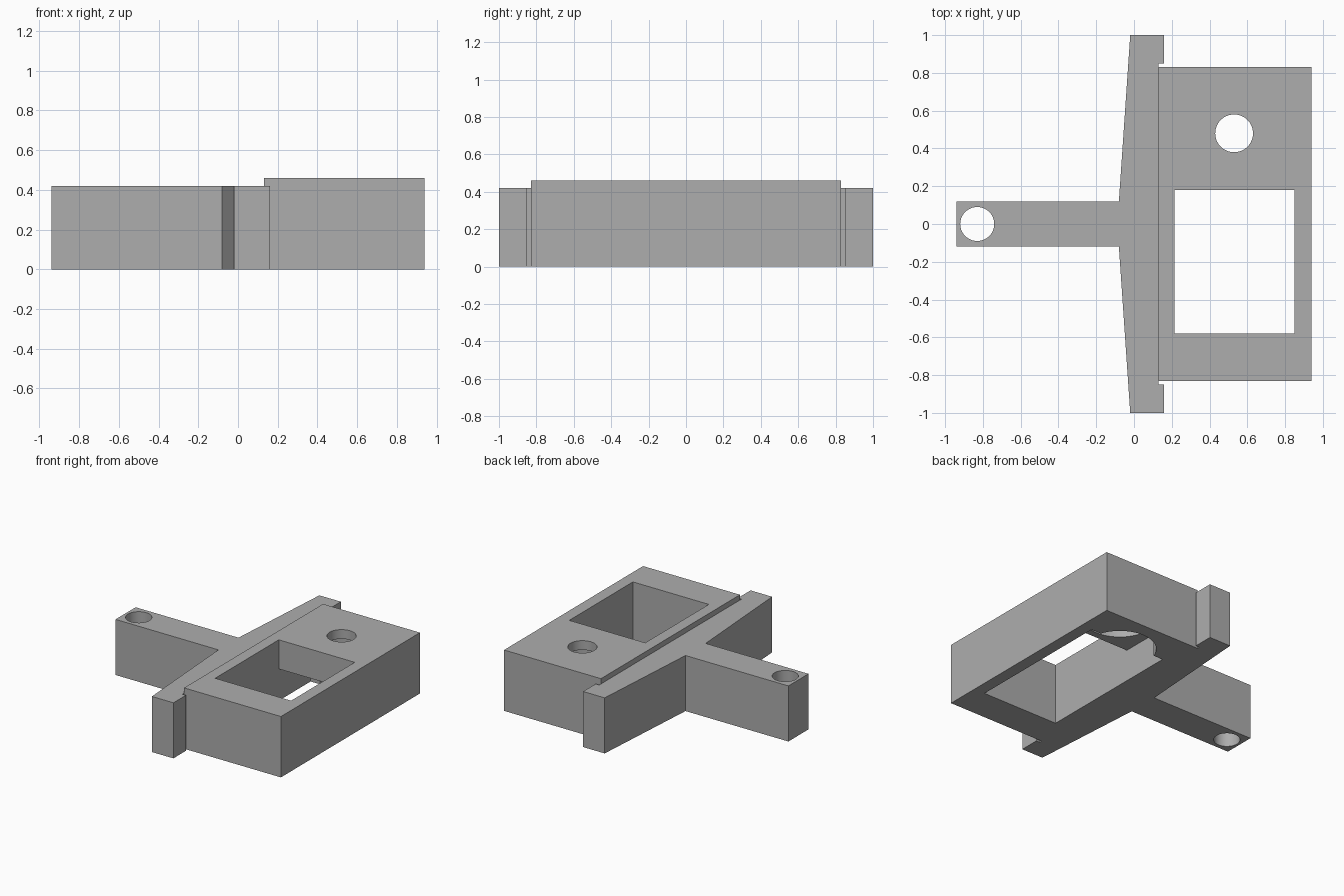
import bpy
import bmesh
from math import radians

default = bpy.data.objects.get("Cube")
if default:
    bpy.data.objects.remove(default, do_unlink=True)

# Single plain grey material
grey = bpy.data.materials.new("plain grey")
grey.use_nodes = True
colour = (0.42, 0.42, 0.42, 1)
grey.diffuse_color = colour
grey.node_tree.nodes["Principled BSDF"].inputs["Base Color"].default_value = colour


def prism(name, outline, z0, z1):
    """Extrude a flat outline from z0 up to z1."""
    bm = bmesh.new()
    face = bm.faces.new([bm.verts.new((x, y, z0)) for x, y in outline])
    top = bmesh.ops.extrude_face_region(bm, geom=[face])["geom"]
    verts = [v for v in top if isinstance(v, bmesh.types.BMVert)]
    bmesh.ops.translate(bm, verts=verts, vec=(0, 0, z1 - z0))
    bmesh.ops.recalc_face_normals(bm, faces=bm.faces)
    mesh = bpy.data.meshes.new(name)
    bm.to_mesh(mesh)
    bm.free()
    mesh.materials.append(grey)
    obj = bpy.data.objects.new(name, mesh)
    bpy.context.collection.objects.link(obj)
    return obj


def box(name, x0, x1, y0, y1, z0, z1):
    return prism(name, [(x0, y0), (x1, y0), (x1, y1), (x0, y1)], z0, z1)


def cylinder(name, x, y, radius, z0, z1):
    bpy.ops.mesh.primitive_cylinder_add(vertices=64, radius=radius, depth=z1 - z0,
                                        location=(x, y, (z0 + z1) / 2))
    obj = bpy.context.object
    obj.name = name
    obj.data.materials.append(grey)
    return obj


def combine(target, other, operation):
    """Apply a boolean and discard the helper."""
    mod = target.modifiers.new("combine", "BOOLEAN")
    mod.operation = operation
    mod.solver = "EXACT"
    mod.object = other
    bpy.context.view_layer.update()
    bpy.context.view_layer.objects.active = target
    bpy.ops.object.modifier_apply(modifier=mod.name)
    bpy.data.objects.remove(other, do_unlink=True)


# Tapered crossbar with its arm, mirrored about y = 0
half = [(-0.94, 0.12), (-0.08, 0.12), (-0.02, 1.0), (0.16, 1.0),
        (0.16, 0.85), (0.13, 0.85), (0.13, 0.8), (0.17, 0.8)]
bracket = prism("mounting_bracket", half + [(x, -y) for x, y in reversed(half)], 0, 0.42)

# Taller housing block
combine(bracket, box("housing", 0.13, 0.94, -0.83, 0.83, 0, 0.46), "UNION")

# Through window, underside pocket, stepped round bore and arm hole
cutters = [
    box("window", 0.215, 0.85, -0.58, 0.18, -0.1, 0.6),
    box("pocket", 0.215, 0.85, -0.58, 0.56, -0.1, 0.24),
    cylinder("wide_bore", 0.53, 0.48, 0.25, -0.1, 0.39),
    cylinder("top_hole", 0.53, 0.48, 0.1, 0.3, 0.6),
    cylinder("arm_hole", -0.83, 0, 0.09, -0.1, 0.6),
]
for cutter in cutters:
    combine(bracket, cutter, "DIFFERENCE")

# Smooth bores, sharp edges
bpy.ops.object.select_all(action="DESELECT")
bracket.select_set(True)
bpy.context.view_layer.objects.active = bracket
bpy.ops.object.shade_smooth_by_angle(angle=radians(30))
